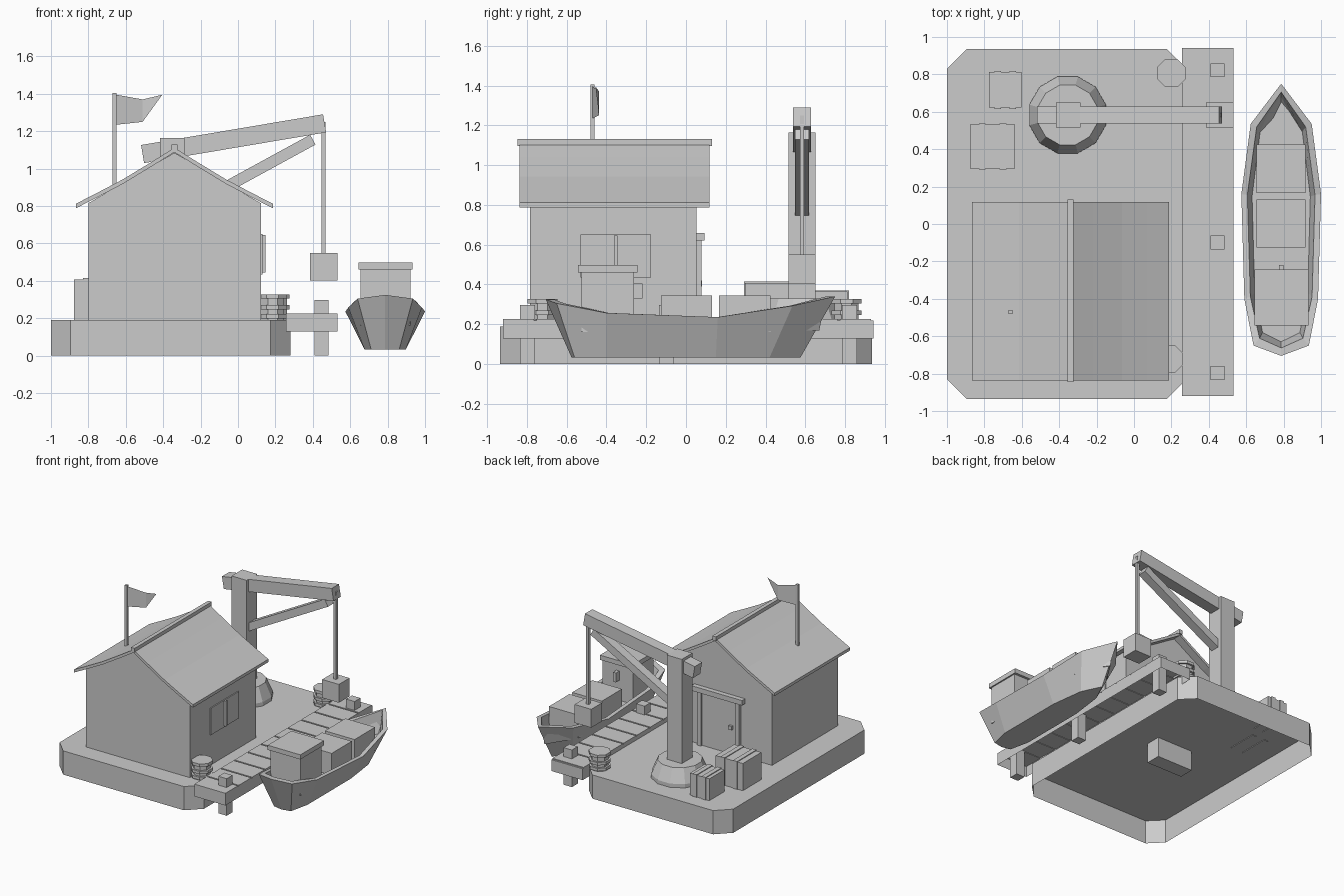
import bpy, bmesh, math
from mathutils import Vector, Matrix

if "Cube" in bpy.data.objects:
    bpy.data.objects.remove(bpy.data.objects["Cube"], do_unlink=True)

grey = bpy.data.materials.new("plain_grey")
grey.use_nodes = True
grey.diffuse_color = (0.6, 0.6, 0.6, 1)
grey.node_tree.nodes["Principled BSDF"].inputs["Base Color"].default_value = (0.6, 0.6, 0.6, 1)


def finish(name, bm, recalc=True):
    if recalc:
        bmesh.ops.recalc_face_normals(bm, faces=bm.faces)
    me = bpy.data.meshes.new(name)
    bm.to_mesh(me)
    bm.free()
    me.materials.append(grey)
    ob = bpy.data.objects.new(name, me)
    bpy.context.collection.objects.link(ob)
    return ob


def box(name, x, y, z, open_bottom=False):
    """Box from three (low, high) ranges."""
    bm = bmesh.new()
    mid = [(a + b) / 2 for a, b in (x, y, z)]
    size = [b - a for a, b in (x, y, z)]
    bmesh.ops.create_cube(bm, size=1, matrix=Matrix.Translation(mid) @ Matrix.Diagonal((*size, 1)))
    bm.normal_update()
    if open_bottom:
        bmesh.ops.delete(bm, geom=[f for f in bm.faces if f.normal.z < -0.5], context='FACES')
    return finish(name, bm, not open_bottom)


def beam(name, start, end, width, height):
    """Box stretched between two points in the xz plane."""
    a, b = Vector(start), Vector(end)
    d = b - a
    tilt = Matrix.Rotation(-math.atan2(d.z, d.x), 4, 'Y')
    bm = bmesh.new()
    bmesh.ops.create_cube(bm, size=1, matrix=Matrix.Translation((a + b) / 2) @ tilt
                          @ Matrix.Diagonal((d.length, width, height, 1)))
    return finish(name, bm)


def prism(name, points, axis, low, high, caps=(True, True)):
    """Outline extruded along y or z."""
    def place(p, h):
        return (p[0], h, p[1]) if axis == 'y' else (p[0], p[1], h)
    bm = bmesh.new()
    rings = [[bm.verts.new(place(p, h)) for p in points] for h in (low, high)]
    bridge(bm, *rings)
    for ring, cap in zip(rings, caps):
        if cap:
            bm.faces.new(ring)
    return finish(name, bm)


def bridge(bm, a, b):
    for i in range(len(a)):
        j = (i + 1) % len(a)
        bm.faces.new((a[i], a[j], b[j], b[i]))


def lathe(name, centre, profile, sides):
    """Stack of rings (radius, z), closed at both ends."""
    bm = bmesh.new()
    rings = []
    for r, z in profile:
        rings.append([bm.verts.new((centre[0] + r * math.cos(math.tau * (i + .5) / sides),
                                    centre[1] + r * math.sin(math.tau * (i + .5) / sides), z))
                      for i in range(sides)])
    for a, b in zip(rings, rings[1:]):
        bridge(bm, a, b)
    bm.faces.new(rings[0])
    bm.faces.new(rings[-1])
    return finish(name, bm)


GROUND = 0.19

# Quay: chamfered slab, hollow underneath
c = 0.105
x0, x1, y1 = -1, 0.28, 0.935
outline = [(x0 + c, -y1), (x1 - c, -y1), (x1, c - y1), (x1, y1 - c),
           (x1 - c, y1), (x0 + c, y1), (x0, y1 - c), (x0, c - y1)]
prism("quay_slab", outline, 'z', 0, GROUND, (False, True))

# House walls with gables
RIDGE = -0.34
prism("house_walls", [(-0.8, GROUND), (0.122, GROUND), (0.122, 0.815), (RIDGE, 1.085), (-0.8, 0.815)],
      'y', -0.785, 0.053)

# Gently sagging roof, one slope mirrored
slope = [(0, 1.112), (0.12, 1.037), (0.275, 0.943), (0.41, 0.872), (0.527, 0.812)]
for side, label in ((-1, "right"), (1, "left")):
    top = [(RIDGE + side * x, z) for x, z in slope]
    under = [(x, z - 0.024) for x, z in reversed(top)]
    prism("roof_" + label, top + under, 'y', -0.838, 0.118)
box("ridge_cap", (RIDGE - 0.016, RIDGE + 0.016), (-0.846, 0.13), (1.096, 1.13))

# Door, frame and lintel on the back wall
box("door", (-0.5, -0.18), (-0.06, 0.062), (0.03, 0.62))
for x in (-0.51, -0.17):
    box("door_post", (x - 0.016, x + 0.016), (0.05, 0.078), (GROUND, 0.63))
box("door_lintel", (-0.56, -0.11), (0.05, 0.092), (0.62, 0.66))
box("door_handle", (-0.46, -0.43), (0.06, 0.08), (0.39, 0.42))

# Side window
box("window_pane", (0.12, 0.13), (-0.53, -0.175), (0.435, 0.65))
box("window_mullion", (0.12, 0.147), (-0.362, -0.345), (0.445, 0.645))

# Flagpole and waving flag
box("flagpole", (-0.67, -0.65), (-0.48, -0.46), (0.88, 1.405))
bm = bmesh.new()
flag = [(-0.65, -0.47, 1.395, 1.235), (-0.51, -0.437, 1.37, 1.25), (-0.405, -0.455, 1.395, None)]
top = [bm.verts.new((x, y, z)) for x, y, z, _ in flag]
low = [bm.verts.new((x, y, z)) for x, y, _, z in flag[:2]]
bm.faces.new((low[0], low[1], top[1], top[0]))
bm.faces.new((low[1], top[2], top[1]))
finish("flag", bm)

# Crane
CY = 0.583
lathe("crane_plinth", (-0.355, CY), [(0.212, GROUND), (0.212, 0.22), (0.165, 0.33)], 12)
box("crane_mast", (-0.418, -0.285), (CY - 0.067, CY + 0.067), (GROUND, 1.165))
beam("crane_jib", (-0.51, CY, 1.078), (0.463, CY, 1.242), 0.092, 0.098)
beam("crane_brace", (-0.35, CY, 0.745), (0.4, CY, 1.155), 0.072, 0.06)
box("crane_rope", (0.447, 0.469), (CY - 0.011, CY + 0.011), (0.54, 1.25))
box("hanging_load", (0.385, 0.533), (CY - 0.067, CY + 0.067), (0.403, 0.55))

# Strapped crates
for x, y, z in (((-0.775, -0.602), (0.622, 0.812), 0.365), ((-0.876, -0.636), (0.297, 0.532), 0.408)):
    box("crate", x, y, (GROUND, z))
    for k in (0.27, 0.73):
        sx = x[0] + (x[1] - x[0]) * k
        box("crate_strap", (sx - 0.018, sx + 0.018), (y[0] - 0.006, y[1] + 0.006), (GROUND - 0.005, z + 0.006))

# Barrels with raised hoops
hoops = []
for z in (0.2, 0.247, 0.305):
    hoops += [(0.066, z), (0.082, z), (0.082, z + 0.023), (0.066, z + 0.023)]
for centre in ((0.2, 0.807), (0.185, -0.722)):
    lathe("barrel", centre, [(0.066, GROUND)] + hoops, 8)

# Jetty: hollow deck, planks and piles
box("jetty_deck", (0.257, 0.533), (-0.92, 0.942), (0.128, 0.219), True)
planks = 11
step = 1.862 / planks
for i in range(planks):
    y = -0.92 + i * step
    box("jetty_plank", (0.257, 0.533), (y, y + step - 0.012), (0.215, 0.226))
for y in (-0.797, -0.098, 0.822):
    box("jetty_pile", (0.41, 0.484), (y - 0.037, y + 0.037), (0, 0.297))

# Boat hull: half outline rows mirrored, lofted from deck over the rim to the keel
BX = 0.787
rim = [(0, -0.705, 0.325), (0.148, -0.65, 0.305), (0.197, -0.4, 0.257),
       (0.213, 0.16, 0.236), (0.163, 0.535, 0.293), (0, 0.75, 0.34)]
keel = [(0, -0.575), (0.075, -0.56), (0.11, -0.4), (0.11, 0.15), (0.075, 0.42), (0, 0.575)]
inner = [(max(x - 0.032, 0), y * 0.94 if x < 0.15 else y * 0.97, z) for x, y, z in rim]
deck = [(x * 0.86, y * 0.95, 0.17) for x, y, z in inner]


def loop(bm, half):
    mirrored = [(-x, y, z) for x, y, z in reversed(half[1:-1])]
    return [bm.verts.new((BX + x, y, z)) for x, y, z in half + mirrored]


bm = bmesh.new()
rows = [loop(bm, r) for r in (deck, inner, rim, [(x, y, 0.033) for x, y in keel])]
for a, b in zip(rows, rows[1:]):
    bridge(bm, a, b)
bm.faces.new(rows[0])
bm.faces.new(rows[-1])
finish("boat_hull", bm)

# Boat cabin and cargo
box("cabin", (0.655, 0.922), (-0.525, -0.262), (0.16, 0.47))
box("cabin_roof", (0.643, 0.933), (-0.543, -0.243), (0.46, 0.497))
box("cabin_handle", (0.775, 0.8), (-0.265, -0.218), (0.33, 0.405))
box("cargo_middle", (0.655, 0.918), (-0.125, 0.13), (0.16, 0.345))
box("cargo_front", (0.655, 0.918), (0.165, 0.425), (0.16, 0.345))
